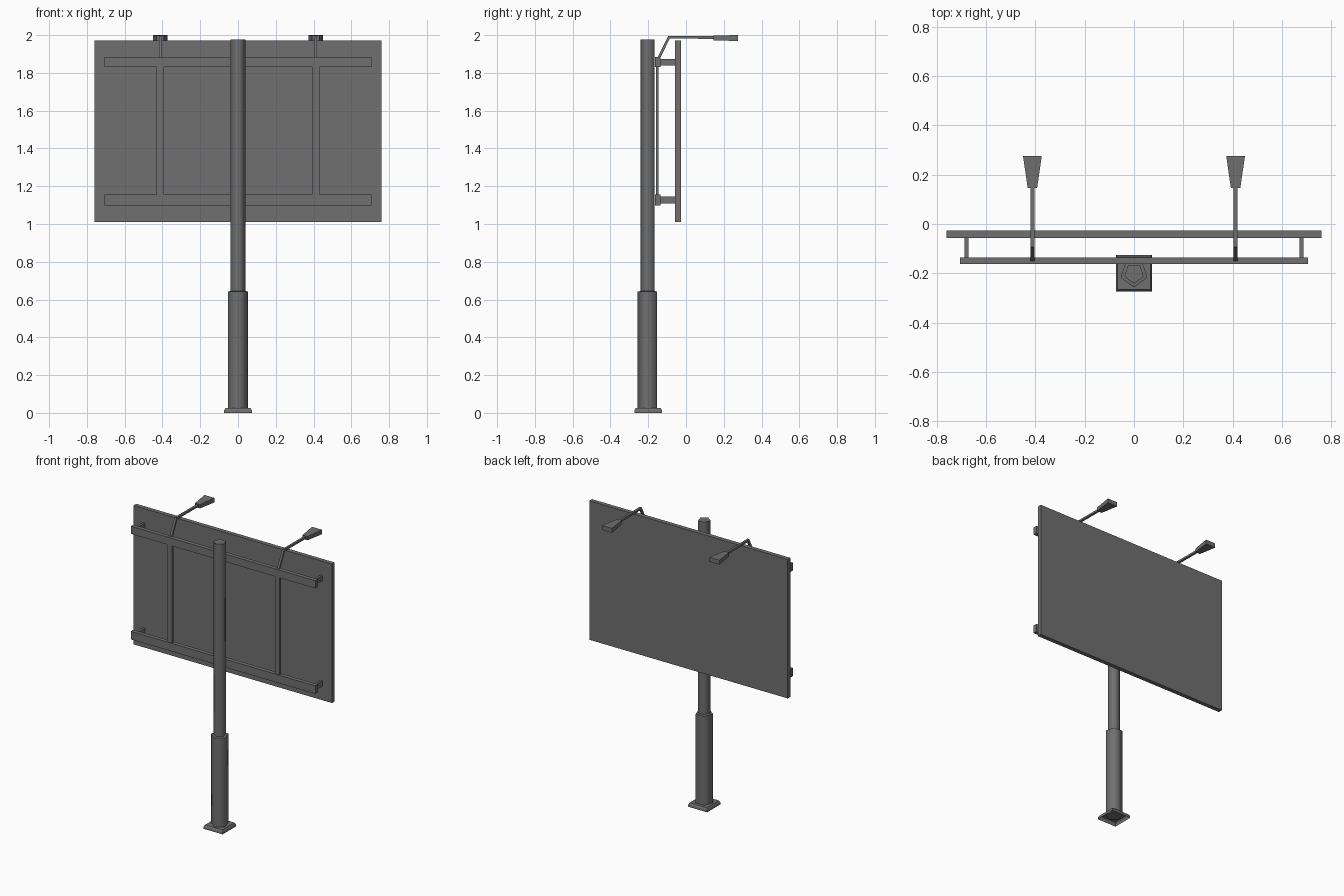
import bpy, bmesh, math

if "Cube" in bpy.data.objects:
    bpy.data.objects.remove(bpy.data.objects["Cube"])

# Dark grey paint shared by every part
paint = bpy.data.materials.new("dark_grey")
paint.diffuse_color = (0.16, 0.16, 0.16, 1)
paint.use_nodes = True
paint.node_tree.nodes["Principled BSDF"].inputs["Base Color"].default_value = paint.diffuse_color


def finish(name, bm):
    bmesh.ops.recalc_face_normals(bm, faces=bm.faces)
    me = bpy.data.meshes.new(name)
    bm.to_mesh(me)
    bm.free()
    me.materials.append(paint)
    ob = bpy.data.objects.new(name, me)
    bpy.context.collection.objects.link(ob)
    return ob


def loft(name, rings, cap_start=True, cap_end=True, smooth_sides=False):
    """Skin a list of equal-length point loops."""
    bm = bmesh.new()
    loops = [[bm.verts.new(p) for p in r] for r in rings]
    n = len(loops[0])
    for a, b in zip(loops, loops[1:]):
        for i in range(n):
            j = (i + 1) % n
            f = bm.faces.new((a[i], a[j], b[j], b[i]))
            f.smooth = smooth_sides
    if cap_start:
        bm.faces.new(loops[0])
    if cap_end:
        bm.faces.new(loops[-1])
    if smooth_sides:  # keep the rims crisp
        for loop in loops:
            for i in range(n):
                bm.edges.get((loop[i], loop[(i + 1) % n])).smooth = False
    return finish(name, bm)


def box(name, x0, x1, y0, y1, z0, z1):
    rings = [[(x0, y0, z), (x1, y0, z), (x1, y1, z), (x0, y1, z)] for z in (z0, z1)]
    return loft(name, rings)


def ring(r, z, cy, n=7):
    """Regular polygon with one corner pointing to the front."""
    angles = [2 * math.pi * i / n - math.pi / 2 for i in range(n)]
    return [(r * math.cos(a), cy + r * math.sin(a), z) for a in angles]


def square(h, z, cy):
    return [(sx * h, cy + sy * h, z) for sx, sy in ((-1, -1), (1, -1), (1, 1), (-1, 1))]


PY = -0.2  # pole axis

# Base plate: tapered, open underneath
loft("base_plate", [square(0.074, 0, PY), square(0.073, 0.014, PY), square(0.066, 0.026, PY)],
     cap_start=False)

# Pole: thick sleeve stepping in to the upper shaft
loft("pole", [ring(0.057, 0.02, PY, 5), ring(0.057, 0.642, PY, 5), ring(0.041, 0.645, PY, 5),
              ring(0.041, 1.978, PY, 5)], smooth_sides=True)

# Display board
box("board", -0.76, 0.76, -0.057, -0.027, 1.01, 1.972)

# Horizontal rails and the short brackets joining them to the board
for label, z0, z1 in (("upper", 1.83, 1.883), ("lower", 1.099, 1.155)):
    box(label + "_rail", -0.706, 0.706, -0.163, -0.135, z0, z1)
    zc = (z0 + z1) / 2
    for x in (-0.68, 0.68):
        box(label + "_bracket", x - 0.008, x + 0.008, -0.14, -0.05, zc - 0.018, zc + 0.018)

for x in (-0.412, 0.412):
    # Vertical strut between the rails
    box("strut", x - 0.019, x + 0.019, -0.159, -0.146, 1.15, 1.835)

    # Bent lamp arm with a square section
    t, w = 0.007, 0.0075
    path = [(-0.153, 1.86), (-0.09, 1.989), (0.15, 1.987)]
    normals = [(-0.9, 0.44), (-0.55, 1.0), (0.0, 1.0)]
    loft("lamp_arm", [[(x + sx * w, y + s * t * ny, z + s * t * nz)
                       for sx, s in ((-1, -1), (1, -1), (1, 1), (-1, 1))]
                      for (y, z), (ny, nz) in zip(path, normals)])

    # Flared lamp head
    loft("lamp_head", [[(x - h, y, z0), (x + h, y, z0), (x + h, y, z1), (x - h, y, z1)]
                       for h, y, z0, z1 in ((0.019, 0.145, 1.972, 1.998),
                                            (0.038, 0.276, 1.969, 2.0))])
